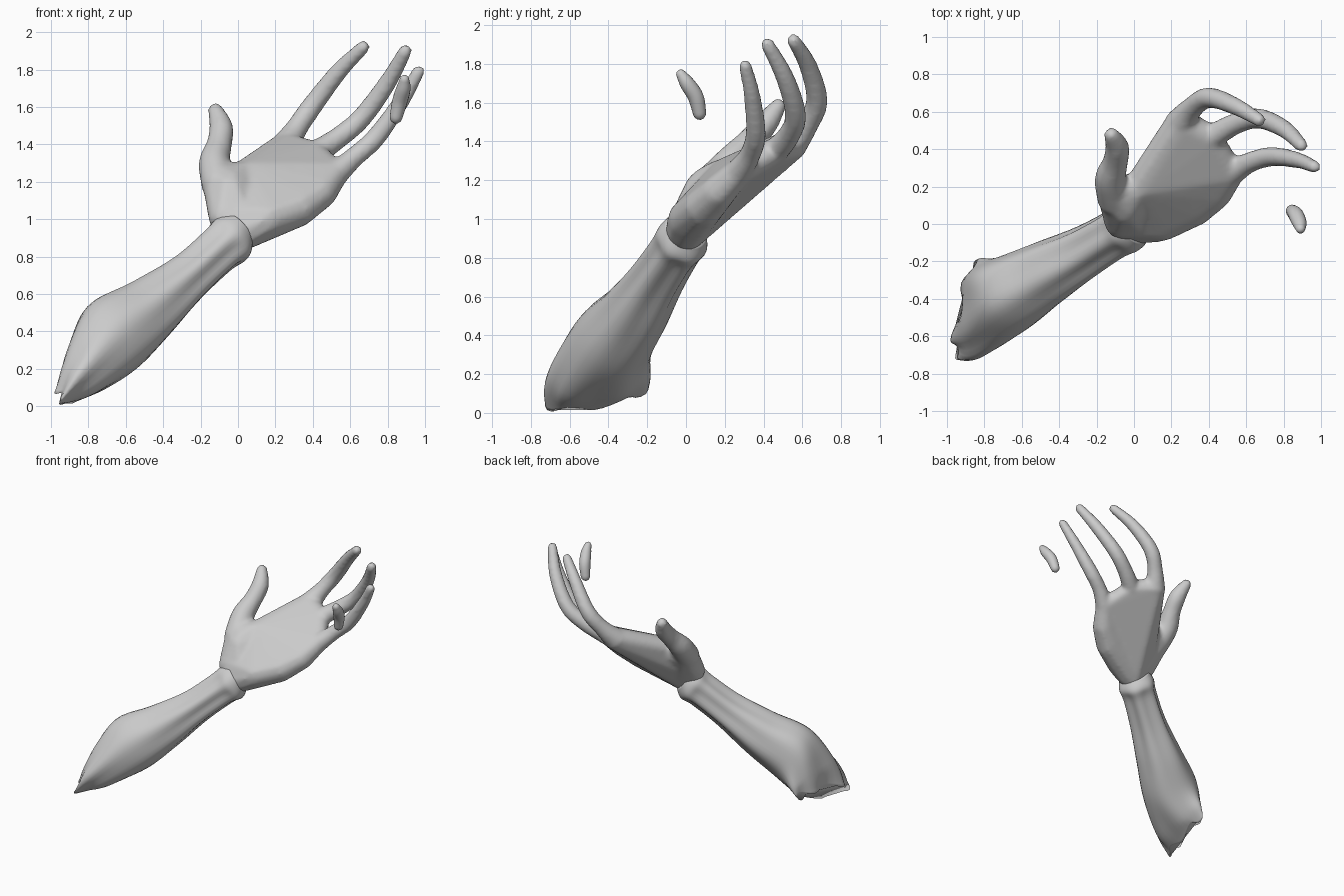
import bpy, bmesh, math
from mathutils import Vector as V

if "Cube" in bpy.data.objects:
    bpy.data.objects.remove(bpy.data.objects["Cube"])

SIDES = 18


def catmull(rows, steps=5):
    """Smoothly resample rows of numbers."""
    rows = [list(r) for r in rows]
    p = [rows[0]] + rows + [rows[-1]]
    out = []
    for i in range(1, len(p) - 2):
        for s in range(steps):
            t = s / steps
            out.append([0.5 * (2 * b + (c - a) * t + (2 * a - 5 * b + 4 * c - d) * t * t
                               + (3 * b - a - 3 * c + d) * t ** 3)
                        for a, b, c, d in zip(*p[i - 1:i + 3])])
    return out + [rows[-1]]


def loft(bm, rings):
    """Skin closed rings of points and cap both ends."""
    vs = [[bm.verts.new(p) for p in r] for r in rings]
    n = len(vs[0])
    for a, b in zip(vs, vs[1:]):
        for i in range(n):
            bm.faces.new((a[i], a[(i + 1) % n], b[(i + 1) % n], b[i]))
    bm.faces.new(vs[0][::-1])
    bm.faces.new(vs[-1])


def finger(bm, rows):
    """Round tube through (x, y, z, radius) rows with rounded ends."""
    pts = catmull(rows)
    cs = [V(r[:3]) for r in pts]
    rs = [r[3] for r in pts]
    d0, d1 = (cs[0] - cs[1]).normalized(), (cs[-1] - cs[-2]).normalized()
    caps = [(0.5, 0.86), (0.85, 0.52), (0.98, 0.2)]
    r0, r1, c0, c1 = rs[0], rs[-1], cs[0], cs[-1]
    for h, w in caps:
        cs.insert(0, c0 + d0 * r0 * h)
        rs.insert(0, r0 * w)
        cs.append(c1 + d1 * r1 * h)
        rs.append(r1 * w)
    rings = []
    for i, (c, r) in enumerate(zip(cs, rs)):
        t = (cs[min(i + 1, len(cs) - 1)] - cs[max(i - 1, 0)]).normalized()
        u = V((-0.6, 0.6, -0.5))
        u = (u - t * u.dot(t)).normalized()
        v = t.cross(u)
        rings.append([c + r * (u * math.cos(a) + v * math.sin(a))
                      for a in (2 * math.pi * k / SIDES for k in range(SIDES))])
    loft(bm, rings)


def hull(bm, balls):
    """Convex skin stretched over balls (x, y, z, radius)."""
    hb = bmesh.new()
    for x, y, z, r in balls:
        ret = bmesh.ops.create_icosphere(hb, subdivisions=2, radius=r)
        bmesh.ops.translate(hb, verts=ret["verts"], vec=(x, y, z))
    pts = [v.co.copy() for v in hb.verts]
    hb.free()
    new = [bm.verts.new(p) for p in pts]
    res = bmesh.ops.convex_hull(bm, input=new)
    junk = {g for g in res["geom_interior"] + res["geom_unused"]
            if isinstance(g, bmesh.types.BMVert)}
    bmesh.ops.delete(bm, geom=list(junk), context="VERTS")


def finish(bm, name, voxel=None, smooth=0):
    bmesh.ops.recalc_face_normals(bm, faces=bm.faces)
    for f in bm.faces:
        f.smooth = True
    me = bpy.data.meshes.new(name)
    bm.to_mesh(me)
    bm.free()
    ob = bpy.data.objects.new(name, me)
    bpy.context.collection.objects.link(ob)
    if voxel:
        m = ob.modifiers.new("fuse", "REMESH")
        m.mode, m.voxel_size, m.use_smooth_shade = "VOXEL", voxel, True
        s = ob.modifiers.new("soften", "SMOOTH")
        s.factor, s.iterations = 0.5, smooth
    return ob


# Hand: palm, knuckles, thumb and three fingers fused into one skin
hand = bmesh.new()
heel = [(-0.07, 0.01, 1.01, 0.09), (0.03, 0.0, 0.94, 0.108), (0.15, 0.01, 1.0, 0.105)]
pad = (0.32, 0.09, 1.06, 0.105)
little_k, ring_k = (0.44, 0.17, 1.14, 0.09), (0.52, 0.27, 1.24, 0.07)
middle_k, index_k = (0.41, 0.46, 1.35, 0.068), (0.25, 0.54, 1.38, 0.085)
web = (0.03, 0.20, 1.23, 0.085)
thenar = (-0.04, 0.10, 1.15, 0.11)
hull(hand, heel + [pad, little_k, ring_k, web])
hull(hand, heel[:2] + [web, index_k, middle_k, ring_k])
hull(hand, heel[:2] + [web, thenar, (-0.1, 0.15, 1.2, 0.095)])
for rows in (
    [index_k, (0.31, 0.62, 1.48, 0.06), (0.40, 0.675, 1.61, 0.056),
     (0.54, 0.63, 1.79, 0.047), (0.67, 0.555, 1.92, 0.036)],
    [middle_k, (0.53, 0.53, 1.43, 0.058), (0.66, 0.565, 1.54, 0.055),
     (0.80, 0.51, 1.73, 0.048), (0.895, 0.42, 1.90, 0.036)],
    [ring_k, (0.62, 0.33, 1.33, 0.055), (0.74, 0.36, 1.44, 0.053),
     (0.88, 0.34, 1.64, 0.043), (0.965, 0.305, 1.79, 0.034)],
    [(-0.1, 0.13, 1.18, 0.095), (-0.125, 0.24, 1.30, 0.085), (-0.10, 0.33, 1.40, 0.068),
     (-0.09, 0.41, 1.49, 0.064), (-0.12, 0.475, 1.58, 0.042)],
):
    finger(hand, rows)
finish(hand, "hand", 0.016, 5)

# Loose tip of the little finger
tip = bmesh.new()
finger(tip, [(0.845, 0.07, 1.545, 0.034), (0.865, 0.05, 1.63, 0.041),
             (0.885, 0.005, 1.70, 0.038), (0.89, -0.025, 1.745, 0.026)])
finish(tip, "little_fingertip")

# Forearm: rows of centre, two radii, slant and tendon ridge depth
D = V((0.69, 0.41, 0.59)).normalized()
U = V((0, 1, 0))
U = (U - D * U.dot(D)).normalized()
W = D.cross(U)
arm = bmesh.new()
rows = catmull([
    (-0.90, -0.46, 0.075, 0.20, 0.06, 0.8, 0.08),
    (-0.82, -0.45, 0.19, 0.23, 0.145, 0.5, 0.05),
    (-0.67, -0.38, 0.37, 0.21, 0.215, 0.1, 0.02),
    (-0.47, -0.265, 0.52, 0.175, 0.175, 0, 0.04),
    (-0.27, -0.155, 0.685, 0.14, 0.13, 0, 0.07),
    (-0.11, -0.06, 0.83, 0.128, 0.125, 0, 0.07),
    (-0.04, -0.02, 0.89, 0.138, 0.138, 0, 0.02),
    (0.0, 0.0, 0.94, 0.115, 0.11, 0, 0.0)], 6)
rings = []
for i, (x, y, z, a, b, k, lobe) in enumerate(rows):
    ring = []
    for s in range(40):
        t = 2 * math.pi * s / 40
        g = 1 + lobe * math.cos(6 * t + 0.5)
        p = V((x, y, z)) + (U + k * D) * (a * g * math.cos(t)) + W * (b * g * math.sin(t))
        # torn lower end
        p += D * max(0, 1 - i / 5) * 0.03 * math.sin(5 * t)
        p.z = max(p.z, 0.0)
        ring.append(p)
    rings.append(ring)
loft(arm, rings)
finish(arm, "forearm")
